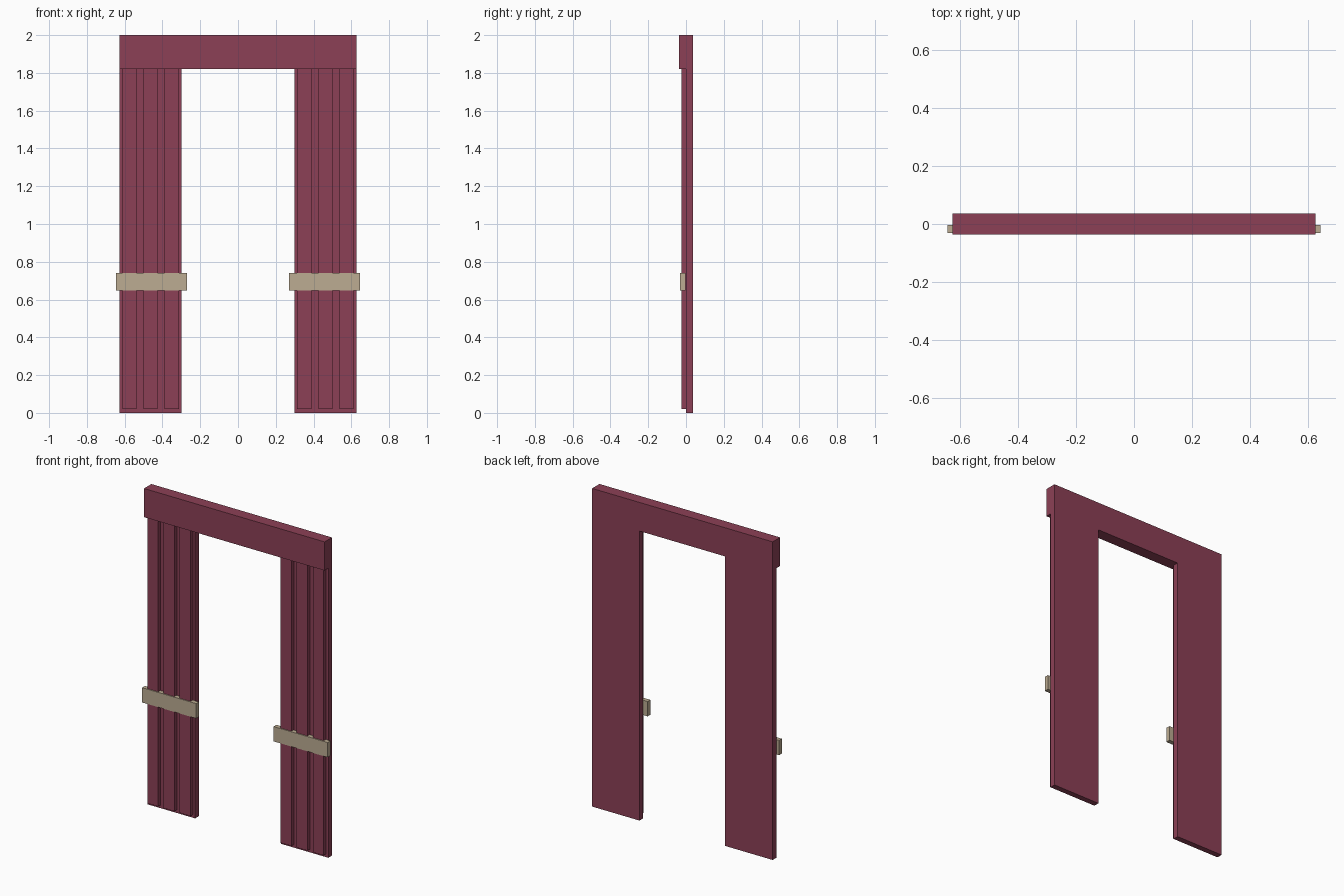
import bpy, bmesh
from mathutils import Vector

if "Cube" in bpy.data.objects:
    bpy.data.objects.remove(bpy.data.objects["Cube"])


def material(name, rgb):
    m = bpy.data.materials.new(name)
    m.diffuse_color = (*rgb, 1)
    m.use_nodes = True
    m.node_tree.nodes["Principled BSDF"].inputs["Base Color"].default_value = m.diffuse_color
    return m


CLOTH = material("wine red cloth", (0.262, 0.051, 0.093))
TIE = material("beige tie", (0.503, 0.413, 0.287))


def add_object(name, bm, mat):
    bmesh.ops.recalc_face_normals(bm, faces=bm.faces)
    me = bpy.data.meshes.new(name)
    bm.to_mesh(me)
    bm.free()
    me.materials.append(mat)
    ob = bpy.data.objects.new(name, me)
    bpy.context.collection.objects.link(ob)
    return ob


def box(name, x, y, z, mat):
    bm = bmesh.new()
    bmesh.ops.create_cube(bm, size=1)
    for v in bm.verts:
        v.co = Vector([(a + b) / 2 + c * (b - a) for (a, b), c in zip((x, y, z), v.co)])
    return add_object(name, bm, mat)


def extrude(bm, faces, dy):
    geom = bmesh.ops.extrude_face_region(bm, geom=faces)["geom"]
    verts = [g for g in geom if isinstance(g, bmesh.types.BMVert)]
    bmesh.ops.translate(bm, verts=verts, vec=(0, dy, 0))
    return [g for g in geom if isinstance(g, bmesh.types.BMFace)]


W, INNER, HEAD_Z, TOP = 0.628, 0.298, 1.82, 2.0
BACK, FRONT = 0.036, -0.037

# Backing panels and header in one piece, with the header deeper at the front
bm = bmesh.new()
mid = [bm.verts.new((x, BACK, HEAD_Z)) for x in (-W, -INNER, INNER, W)]
low = [bm.verts.new((x, BACK, 0)) for x in (-W, -INNER, INNER, W)]
top = [bm.verts.new((x, BACK, TOP)) for x in (W, -W)]
header = bm.faces.new(mid + top)
for i in (0, 2):
    bm.faces.new((low[i], low[i + 1], mid[i + 1], mid[i]))
# A copy of the outline is kept as the back skin
back_skin = list(bm.faces)
bmesh.ops.duplicate(bm, geom=back_skin + list(bm.edges) + list(bm.verts))
front = extrude(bm, back_skin, -BACK)
header_front = [f for f in front if f.calc_center_median().z > HEAD_Z]
extrude(bm, header_front, FRONT)
bmesh.ops.remove_doubles(bm, verts=bm.verts, dist=0.0001)
add_object("curtain_frame", bm, CLOTH)

# Raised pleats and tie bands on each side
for side, s in (("left", -1), ("right", 1)):
    cx = s * (W + INNER) / 2
    for i in range(3):
        px = cx + (i - 1) * 0.112
        box(f"{side}_pleat_{i + 1}", (px - 0.0375, px + 0.0375), (-0.025, 0.0),
            (0.02, HEAD_Z), CLOTH)
    box(f"{side}_tie_band", sorted((s * 0.269, s * 0.645)), (-0.031, -0.003),
        (0.648, 0.741), TIE)
